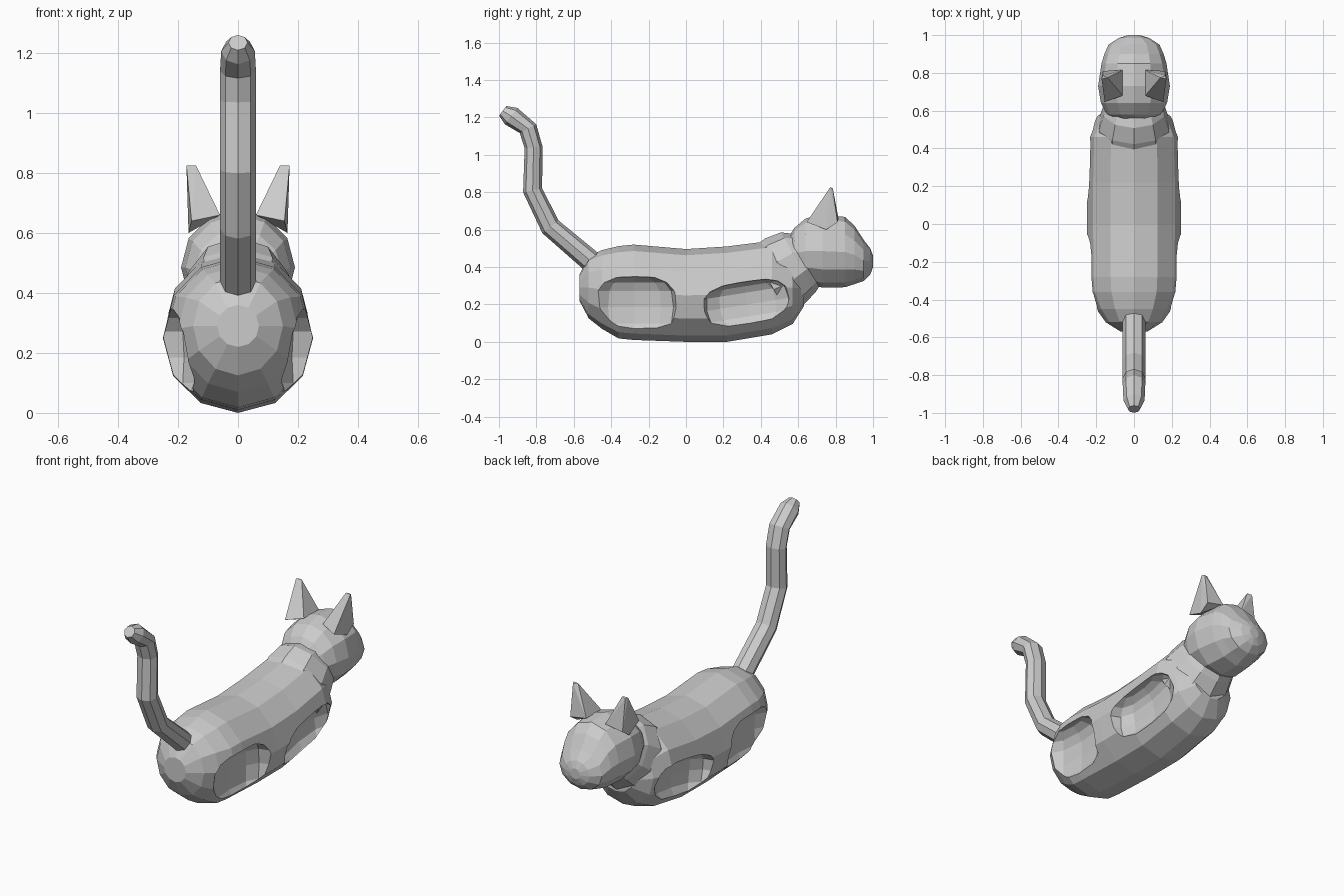
import bpy, bmesh, math
from mathutils import Matrix, Vector

if "Cube" in bpy.data.objects:
    bpy.data.objects.remove(bpy.data.objects["Cube"])


def finish(bm, name):
    bmesh.ops.recalc_face_normals(bm, faces=bm.faces)
    mesh = bpy.data.meshes.new(name)
    bm.to_mesh(mesh)
    bm.free()
    obj = bpy.data.objects.new(name, mesh)
    bpy.context.collection.objects.link(obj)
    return obj


def loft(name, rings, sides):
    """Each ring: y, z, tilt in degrees, radius in the side plane, radius in x."""
    bm = bmesh.new()
    loops = []
    for y, z, tilt, rv, rx in rings:
        t = math.radians(tilt)
        loop = []
        for i in range(sides):
            a = 2 * math.pi * i / sides
            v = rv * math.cos(a)
            loop.append(bm.verts.new((rx * math.sin(a), y - v * math.sin(t), z + v * math.cos(t))))
        loops.append(loop)
    for a, b in zip(loops, loops[1:]):
        for i in range(sides):
            j = (i + 1) % sides
            bm.faces.new((a[i], a[j], b[j], b[i]))
    bm.faces.new(loops[0])
    bm.faces.new(loops[-1])
    return finish(bm, name)


# Torso
body = loft("body", [
    (-0.57, 0.29, 0, 0.07, 0.07),
    (-0.52, 0.29, 0, 0.165, 0.15),
    (-0.45, 0.28, 0, 0.21, 0.20),
    (-0.36, 0.265, 0, 0.247, 0.24),
    (-0.28, 0.265, 0, 0.255, 0.247),
    (0.00, 0.248, 0, 0.248, 0.25),
    (0.22, 0.255, 0, 0.255, 0.25),
    (0.46, 0.29, 0, 0.25, 0.243),
    (0.57, 0.29, 0, 0.195, 0.195),
    (0.63, 0.28, 0, 0.09, 0.11),
], 12)


# Leg hollows on both flanks
def hollow(y, z, radii, tilt):
    for side in (1, -1):
        bm = bmesh.new()
        bmesh.ops.create_uvsphere(bm, u_segments=12, v_segments=8, radius=1)
        for v in bm.verts:  # squarer than a plain ellipsoid
            v.co = Vector([math.copysign(abs(c) ** 0.7, c) * r for c, r in zip(v.co, radii)])
        bm.transform(Matrix.Translation((side * 0.26, y, z)) @ Matrix.Rotation(math.radians(tilt), 4, 'X'))
        cutter = finish(bm, "leg_hollow_cutter")
        cutter.hide_render = True
        mod = body.modifiers.new("leg_hollow", 'BOOLEAN')
        mod.operation = 'DIFFERENCE'
        mod.object = cutter
        bpy.context.view_layer.objects.active = body
        bpy.ops.object.modifier_apply(modifier=mod.name)
        bpy.data.objects.remove(cutter)


hollow(-0.275, 0.185, (0.13, 0.23, 0.168), 0)
hollow(0.33, 0.20, (0.125, 0.245, 0.125), 9)

# Neck collar
loft("neck", [
    (0.44, 0.33, 30, 0.19, 0.19),
    (0.525, 0.375, 30, 0.205, 0.195),
    (0.60, 0.425, 30, 0.185, 0.17),
    (0.68, 0.46, 30, 0.13, 0.13),
], 10)

# Head with broad blunt muzzle
loft("head", [
    (0.53, 0.47, 0, 0.06, 0.07),
    (0.58, 0.475, 0, 0.135, 0.145),
    (0.64, 0.485, 0, 0.175, 0.175),
    (0.73, 0.485, 0, 0.195, 0.19),
    (0.85, 0.48, 0, 0.188, 0.172),
    (0.90, 0.465, 0, 0.157, 0.157),
    (0.95, 0.435, 0, 0.11, 0.135),
    (0.985, 0.43, 0, 0.07, 0.08),
    (1.00, 0.43, 0, 0.03, 0.03),
], 12)

# Ears, drawn up to a narrow outer tip
for side, label in ((1, "right"), (-1, "left")):
    bm = bmesh.new()
    base = [(0.06, 0.68, 0.66), (0.155, 0.645, 0.64), (0.165, 0.75, 0.60), (0.165, 0.81, 0.64), (0.06, 0.815, 0.66)]
    tip = [(0.14, 0.775, 0.825), (0.172, 0.77, 0.825), (0.165, 0.785, 0.82)]
    for x, y, z in base + tip:
        bm.verts.new((side * x, y, z))
    bmesh.ops.convex_hull(bm, input=bm.verts)
    finish(bm, label + "_ear")

# Raised tail
loft("tail", [
    (-0.46, 0.39, 140, 0.06, 0.06),
    (-0.725, 0.615, 128, 0.055, 0.06),
    (-0.82, 0.81, 102, 0.052, 0.06),
    (-0.815, 1.04, 95, 0.048, 0.06),
    (-0.845, 1.14, 118, 0.05, 0.06),
    (-0.935, 1.207, 143, 0.055, 0.056),
    (-0.98, 1.235, 143, 0.032, 0.032),
], 8)
